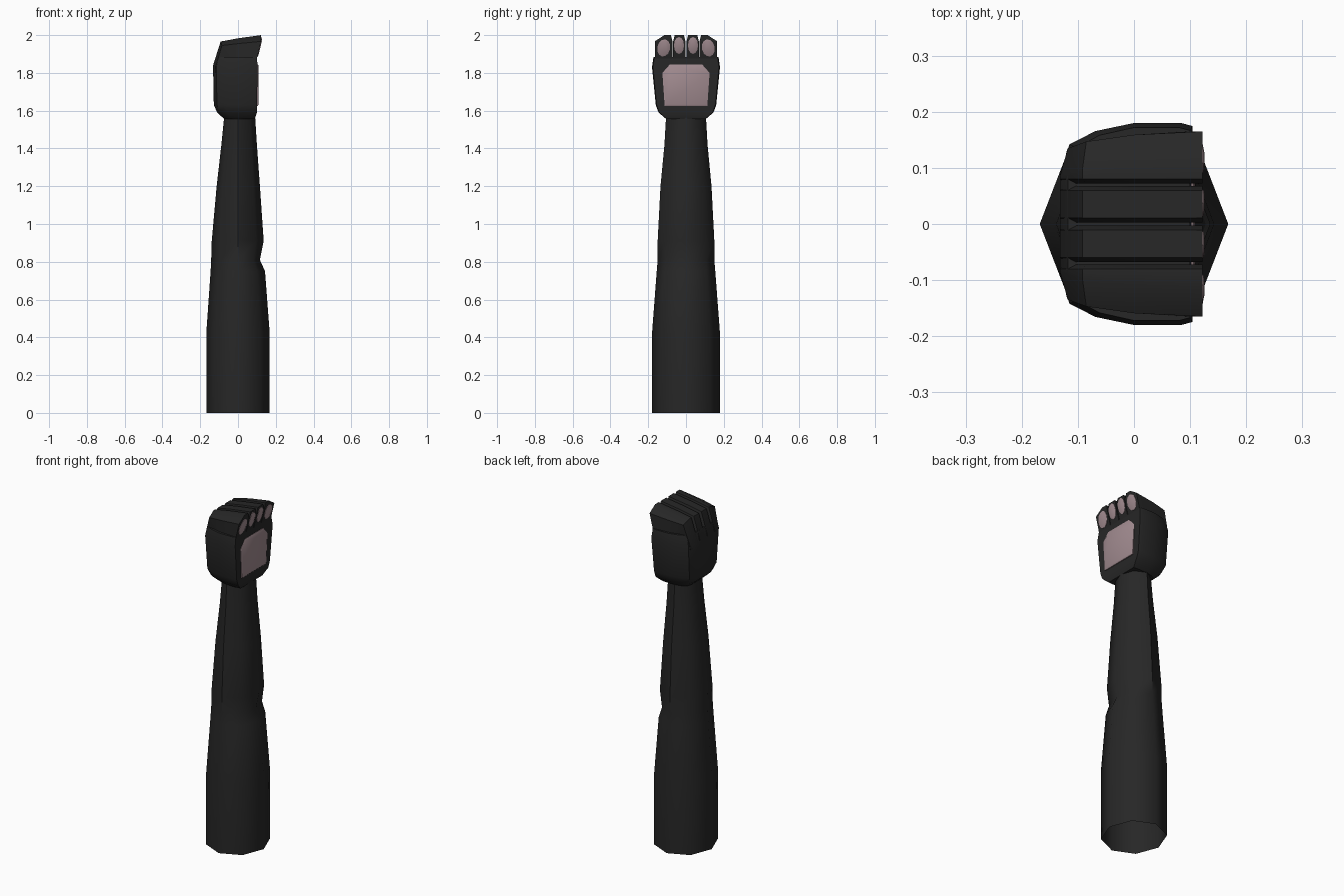
import bpy, bmesh, math

if "Cube" in bpy.data.objects:
    bpy.data.objects.remove(bpy.data.objects["Cube"])


def material(name, color):
    m = bpy.data.materials.new(name)
    m.diffuse_color = color
    m.use_nodes = True
    m.node_tree.nodes["Principled BSDF"].inputs["Base Color"].default_value = m.diffuse_color
    return m


BLACK = material("black_fur", (0.02, 0.02, 0.02, 1))
PINK = material("pink_pad", (0.36, 0.26, 0.28, 1))


def loft(name, rings, mat, cap_start=False, cap_end=False, angle=35):
    """Skin a list of equal-length closed rings."""
    bm = bmesh.new()
    rows = [[bm.verts.new(p) for p in r] for r in rings]
    n = len(rows[0])
    for a, b in zip(rows, rows[1:]):
        for i in range(n):
            j = (i + 1) % n
            bm.faces.new((a[i], a[j], b[j], b[i]))
    if cap_start:
        bm.faces.new(rows[0][::-1])
    if cap_end:
        bm.faces.new(rows[-1])
    bmesh.ops.recalc_face_normals(bm, faces=bm.faces)
    me = bpy.data.meshes.new(name)
    bm.to_mesh(me)
    bm.free()
    me.materials.append(mat)
    ob = bpy.data.objects.new(name, me)
    bpy.context.collection.objects.link(ob)
    bpy.ops.object.select_all(action='DESELECT')
    ob.select_set(True)
    bpy.context.view_layer.objects.active = ob
    bpy.ops.object.shade_smooth_by_angle(angle=math.radians(angle))
    return ob


# Arm: open eight-sided sleeve; (z, back x, front x, half width)
def arm_ring(z, xb, xf, w):
    pts = []
    for i in range(8):
        c, s = math.cos(i * math.pi / 4), math.sin(i * math.pi / 4)
        pts.append((c * (xf if c > 0 else -xb), s * w, z))
    return pts


ARM = [(0, -.168, .168, .18), (.42, -.168, .168, .18), (.75, -.145, .143, .155),
       (.81, -.142, .116, .15), (.91, -.139, .136, .15), (1.2, -.113, .116, .135),
       (1.42, -.088, .10, .114), (1.58, -.072, .09, .105)]
loft("arm", [arm_ring(*r) for r in ARM], BLACK, angle=50)


# Palm block: flat front, rounded back
def palm_ring(z, xb, xf, w):
    half = [(xf, w * .97), (xf - .02, w), (0, w), (xb * .52, w * .92),
            (xb * .87, w * .79), (xb, w * .5)]
    return [(x, y, z) for x, y in half] + [(x, -y, z) for x, y in half[::-1]]


PALM = [(1.555, -.072, .088, .104), (1.59, -.11, .10, .145), (1.63, -.128, .10, .16),
        (1.83, -.132, .104, .18), (1.885, -.118, .10, .172)]
loft("palm", [palm_ring(*r) for r in PALM], BLACK, True, True)

# Curled fingers: each station is (ridge, shoulder, underside) in x, z,
# followed by how far the outermost side is pulled in
STATIONS = [((-.130, 1.80), (-.120, 1.80), (-.03, 1.80), .035),
            ((-.132, 1.84), (-.118, 1.835), (-.03, 1.83), .030),
            ((-.092, 1.966), (-.085, 1.945), (-.03, 1.86), .018),
            ((.0, 1.983), (.0, 1.955), (.0, 1.865), .006),
            ((.122, 2.0), (.122, 1.967), (.10, 1.875), 0)]


def finger(name, y0, y1, chamfer, outer, sign):
    rings = []
    for ridge, shoulder, under, pull in STATIONS:
        b = y1 - (pull if outer else 0)
        pts = [(under, y0), (shoulder, y0), (ridge, y0 + .008),
               (ridge, b - chamfer), (shoulder, b), (under, b)]
        rings.append([(p[0], sign * y, p[1]) for p, y in pts])
    ob = loft(name, rings, BLACK, True)
    # fingertip, folded at the shoulder line
    bm = bmesh.new()
    bm.from_mesh(ob.data)
    bm.verts.ensure_lookup_table()
    e = bm.verts[-6:]
    bm.faces.new((e[0], e[1], e[4], e[5]))
    bm.faces.new((e[1], e[2], e[3], e[4]))
    bmesh.ops.recalc_face_normals(bm, faces=bm.faces)
    bm.to_mesh(ob.data)
    bm.free()


# Oval toe pads that follow the slanted fingertip
def tip_x(z):
    return min(.122, .10 + (z - 1.875) * .24)


def toe_pad(name, y, z, ry, rz, tilt):
    rings = []
    for scale, lift in ((1, -.004), (1, .002), (.8, .004)):
        ring = []
        for i in range(12):
            a = i * math.tau / 12
            u, v = ry * scale * math.cos(a), rz * scale * math.sin(a)
            py = y + u * math.cos(tilt) - v * math.sin(tilt)
            pz = z + u * math.sin(tilt) + v * math.cos(tilt)
            ring.append((tip_x(pz) + lift, py, pz))
        rings.append(ring)
    loft(name, rings, PINK, False, True)


for sign, side in ((1, "left"), (-1, "right")):
    finger("inner_finger_" + side, .003, .068, .008, False, sign)
    finger("outer_finger_" + side, .072, .165, .05, True, sign)
    toe_pad("inner_toe_pad_" + side, sign * .037, 1.945, .027, .045, 0)
    toe_pad("outer_toe_pad_" + side, sign * .118, 1.932, .034, .046, sign * .2)

# Palm pad with a bevelled rim
PAD = [(.085, 1.845), (.125, 1.80), (.113, 1.625)]
outline = PAD + [(-y, z) for y, z in PAD[::-1]]
pad_rings = []
for s, lift in ((1, -.01), (1, .003), (.93, .007)):
    pad_rings.append([(.102 + lift, y * s, 1.735 + (z - 1.735) * s) for y, z in outline])
loft("palm_pad", pad_rings, PINK, False, True)
